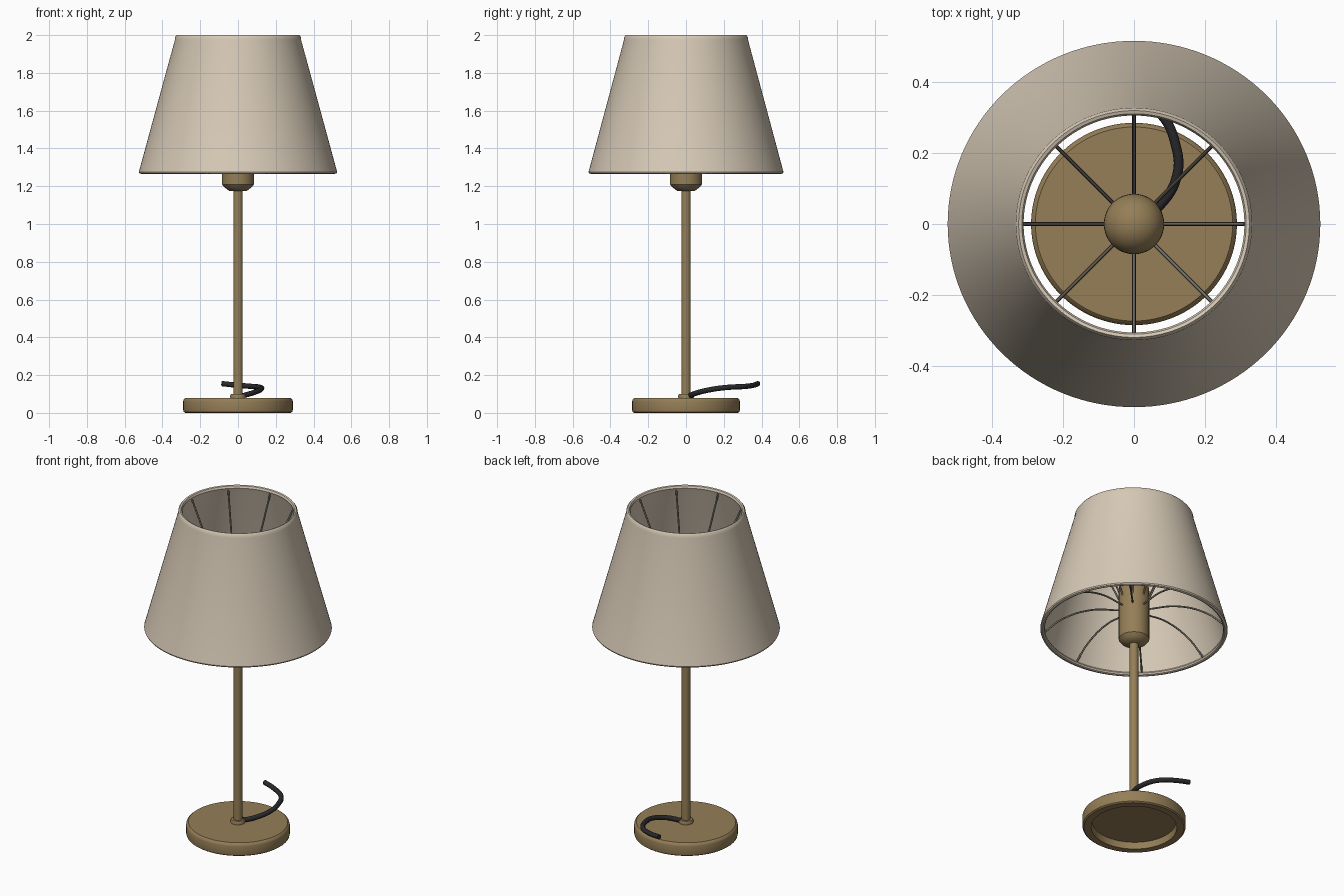
import bpy, math
from mathutils import Vector

if "Cube" in bpy.data.objects:
    bpy.data.objects.remove(bpy.data.objects["Cube"])


def material(name, r, g, b):
    m = bpy.data.materials.new(name)
    m.diffuse_color = (r, g, b, 1)
    m.use_nodes = True
    m.node_tree.nodes["Principled BSDF"].inputs["Base Color"].default_value = m.diffuse_color
    return m


BRASS = material("aged brass", 0.30, 0.21, 0.095)
LINEN = material("cream linen", 0.68, 0.59, 0.47)
WIRE = material("grey wire", 0.19, 0.17, 0.14)
CORD = material("black rubber", 0.022, 0.022, 0.025)


def lathe(name, profile, mat, n=96, closed=False, sy=1.0):
    """Revolve (radius, height) points round z; radius 0 makes a pole."""
    verts, faces, rings = [], [], []
    for r, z in profile:
        start = len(verts)
        if r == 0:
            verts.append((0, 0, z))
            rings.append([start] * n)
        else:
            for i in range(n):
                a = 2 * math.pi * i / n
                verts.append((r * math.cos(a), r * sy * math.sin(a), z))
            rings.append(list(range(start, start + n)))
    pairs = list(zip(rings, rings[1:]))
    if closed:
        pairs.append((rings[-1], rings[0]))
    for lo, hi in pairs:
        for i in range(n):
            j = (i + 1) % n
            f = list(dict.fromkeys((lo[i], lo[j], hi[j], hi[i])))
            faces.append(f)
    me = bpy.data.meshes.new(name)
    me.from_pydata(verts, [], faces)
    me.materials.append(mat)
    ob = bpy.data.objects.new(name, me)
    bpy.context.collection.objects.link(ob)
    bpy.ops.object.select_all(action='DESELECT')
    ob.select_set(True)
    bpy.context.view_layer.objects.active = ob
    bpy.ops.object.shade_smooth_by_angle(angle=math.radians(35))
    return ob


def tube(name, paths, radius, mat, res=6):
    """Round tubes along smooth paths."""
    cu = bpy.data.curves.new(name, 'CURVE')
    cu.dimensions = '3D'
    cu.bevel_depth = radius
    cu.bevel_resolution = 3
    cu.use_fill_caps = True
    cu.resolution_u = res
    for pts in paths:
        s = cu.splines.new('BEZIER')
        s.bezier_points.add(len(pts) - 1)
        for bp, p in zip(s.bezier_points, pts):
            bp.co = Vector(p)
            bp.handle_left_type = bp.handle_right_type = 'AUTO'
    cu.materials.append(mat)
    ob = bpy.data.objects.new(name, cu)
    bpy.context.collection.objects.link(ob)
    return ob


# Round foot, hollow underneath
lathe("base", [(0, 0.04), (0.235, 0.04), (0.24, 0.0), (0.28, 0.0), (0.288, 0.006),
               (0.29, 0.015), (0.29, 0.062), (0.287, 0.072), (0.278, 0.08), (0, 0.08)],
      BRASS, sy=0.983)

# Stem with a small collar at its foot
lathe("collar", [(0, 0.075), (0.04, 0.075), (0.042, 0.09), (0.037, 0.1), (0, 0.1)], BRASS, 48)
lathe("stem", [(0, 0.07), (0.025, 0.07), (0.025, 1.2), (0, 1.2)], BRASS, 48)

# Bulb holder with a domed top
dome = [(0.085 * math.cos(a), 1.52 + 0.085 * math.sin(a))
        for a in (math.radians(d) for d in range(0, 90, 10))]
lathe("bulb_holder", [(0, 1.175), (0.045, 1.175), (0.07, 1.192), (0.085, 1.21)] + dome + [(0, 1.605)],
      BRASS, 64)

# Tapered shade shell with rolled top and bottom rims
lathe("shade", [(0.508, 1.27), (0.522, 1.268), (0.525, 1.275), (0.334, 1.975), (0.333, 1.99),
                (0.325, 2.0), (0.316, 1.997), (0.311, 1.985), (0.318, 1.965)],
      LINEN, 128, closed=True, sy=0.983)
lathe("shade_lower_rim", [(0.511 + 0.012 * math.cos(a), 1.277 + 0.012 * math.sin(a))
                          for a in (i * math.pi / 4 for i in range(8))],
      LINEN, 96, closed=True, sy=0.983)

# Eight spokes up to the top rim, eight arched spokes down to the lower rim
upper, lower = [], []
for i in range(8):
    c, s = math.cos(i * math.pi / 4), math.sin(i * math.pi / 4)
    upper.append([(r * c, r * s, z) for r, z in ((0.08, 1.46), (0.312, 1.975))])
    lower.append([(r * c, r * s, z) for r, z in
                  ((0.08, 1.40), (0.24, 1.41), (0.40, 1.36), (0.502, 1.28))])
tube("upper_spokes", upper, 0.005, WIRE, 2)
tube("lower_spokes", lower, 0.005, WIRE)

# Short power cord curling off the back
tube("cord", [[(0.015, 0.015, 0.088), (0.075, 0.055, 0.105), (0.122, 0.14, 0.125),
               (0.118, 0.22, 0.135), (0.075, 0.31, 0.14), (-0.01, 0.36, 0.147),
               (-0.085, 0.38, 0.155)]], 0.014, CORD, 10)
